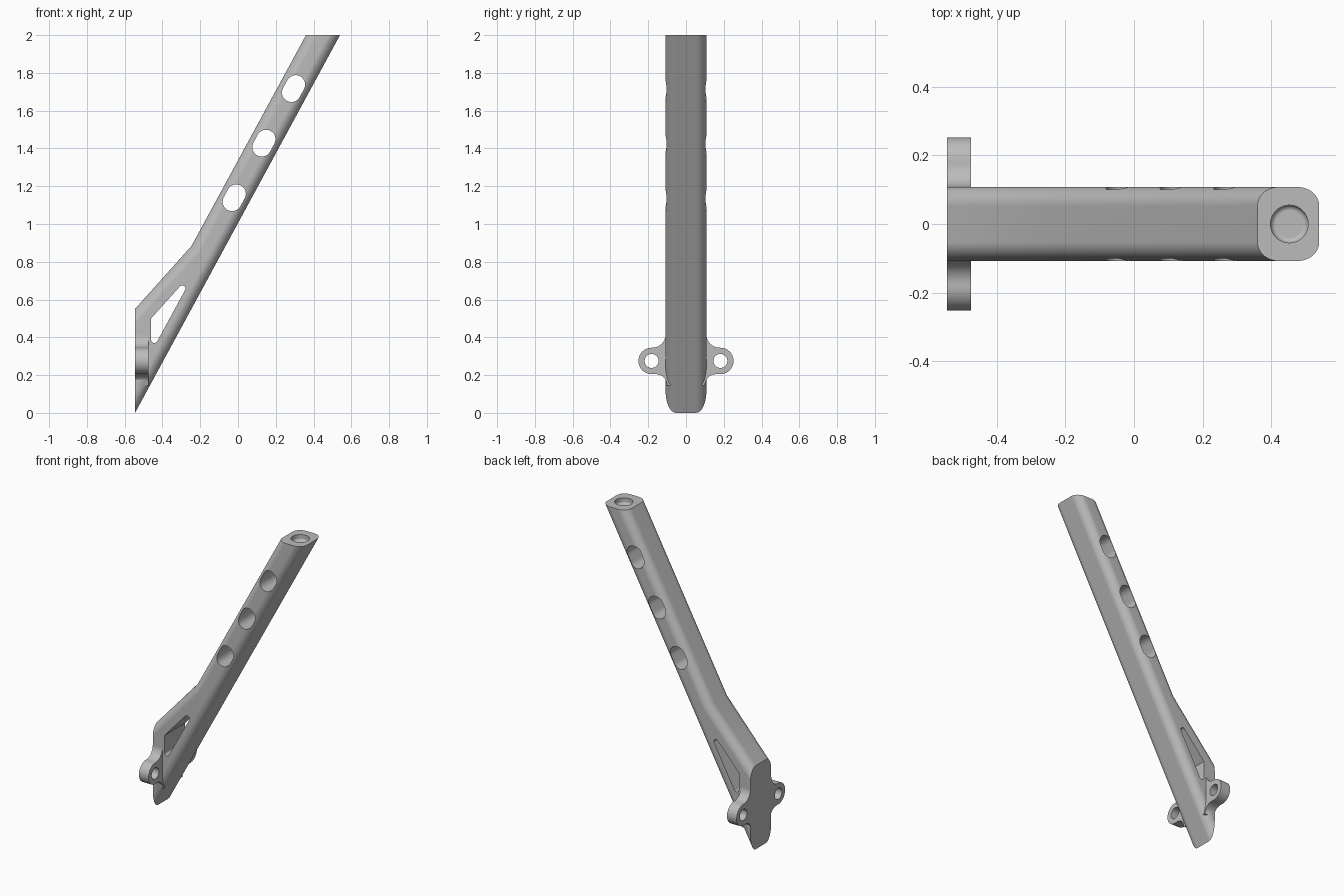
import bpy, bmesh, math
from mathutils import Vector

cube = bpy.data.objects.get("Cube")
if cube:
    bpy.data.objects.remove(cube, do_unlink=True)

metal = bpy.data.materials.new("plain_grey")
metal.use_nodes = True
grey = (0.5, 0.5, 0.5, 1)
metal.diffuse_color = grey
metal.node_tree.nodes["Principled BSDF"].inputs["Base Color"].default_value = grey

HALF = 0.108           # half width of the strut
BACK = -0.545          # plane of the mounting face
SLOPE = 1.843          # rise of the strut
RISE = math.atan(SLOPE)
BRACE = 1.115          # rise of the thick foot's upper side


def arc(cx, cy, r, a0, a1, n=10):
    return [(cx + r * math.cos(math.radians(a0 + (a1 - a0) * i / n)),
             cy + r * math.sin(math.radians(a0 + (a1 - a0) * i / n))) for i in range(n + 1)]


def prism(name, points, start, end, axis):
    """Extrude a closed outline along x, y or z."""
    place = {"x": lambda p, t: (t, p[0], p[1]),
             "y": lambda p, t: (p[0], t, p[1]),
             "z": lambda p, t: (p[0], p[1], t)}[axis]
    bm = bmesh.new()
    rings = [[bm.verts.new(place(p, t)) for p in points] for t in (start, end)]
    for ring in rings:
        bm.faces.new(ring)
    for i in range(len(points)):
        j = (i + 1) % len(points)
        bm.faces.new((rings[0][i], rings[0][j], rings[1][j], rings[1][i]))
    return finish(name, bm)


def finish(name, bm):
    bmesh.ops.recalc_face_normals(bm, faces=bm.faces)
    mesh = bpy.data.meshes.new(name)
    bm.to_mesh(mesh)
    bm.free()
    mesh.materials.append(metal)
    obj = bpy.data.objects.new(name, mesh)
    bpy.context.collection.objects.link(obj)
    return obj


def combine(target, other, operation):
    """Apply a boolean and discard the helper."""
    mod = target.modifiers.new("cut", "BOOLEAN")
    mod.operation, mod.object, mod.solver = operation, other, "EXACT"
    bpy.ops.object.select_all(action="DESELECT")
    bpy.context.view_layer.objects.active = target
    target.select_set(True)
    bpy.ops.object.modifier_apply(modifier=mod.name)
    bpy.data.objects.remove(other, do_unlink=True)


def rounded(corners, radii, n=8):
    """Round the corners of an outline; a radius of 0 stays sharp."""
    out = []
    for i, (c, r) in enumerate(zip(corners, radii)):
        c = Vector(c)
        if r == 0:
            out.append(tuple(c))
            continue
        u = (Vector(corners[i - 1]) - c).normalized()
        v = (Vector(corners[(i + 1) % len(corners)]) - c).normalized()
        half = u.angle(v) / 2
        centre = c + (u + v).normalized() * r / math.sin(half)
        a = c + u * r / math.tan(half) - centre
        b = c + v * r / math.tan(half) - centre
        for k in range(n + 1):
            t = k / n
            sweep = a.angle(b)
            p = (a * math.sin((1 - t) * sweep) + b * math.sin(t * sweep)) / math.sin(sweep)
            out.append(tuple(centre + p))
    return out


# Strut: overlong profile, long edges rounded, then trimmed flat at back and top
over = 0.255
profile = [(BACK - over, -over * SLOPE), (BACK - over, 0.55 - over * BRACE),
           (-0.246, 0.884), (0.36 + 0.2 / SLOPE, 2.2), (0.54 + 0.2 / SLOPE, 2.2)]
strut = prism("strut", profile, -HALF, HALF, "y")
bm = bmesh.new()
bm.from_mesh(strut.data)
long_edges = []
for e in bm.edges:
    a, b = (v.co for v in e.verts)
    if abs(a.y - b.y) < 0.01 and abs(a.x - b.x) > 0.01 and abs(a.z - b.z) > 0.01:
        long_edges.append(e)
bmesh.ops.bevel(bm, geom=long_edges, offset=0.055, segments=8, profile=0.5,
                affect="EDGES", clamp_overlap=False)
for co, no in (((BACK, 0, 0), (-1, 0, 0)), ((0, 0, 2), (0, 0, 1))):
    cut = bmesh.ops.bisect_plane(bm, geom=bm.verts[:] + bm.edges[:] + bm.faces[:],
                                 plane_co=co, plane_no=no, clear_outer=True)
    rim = [g for g in cut["geom_cut"] if isinstance(g, bmesh.types.BMEdge)]
    bmesh.ops.holes_fill(bm, edges=rim, sides=0)
bmesh.ops.recalc_face_normals(bm, faces=bm.faces)
bm.to_mesh(strut.data)
bm.free()

# Mounting ears with fillets into the strut
for side in (-1, 1):
    outline = [(0.03, 0.415)] + arc(0.178, 0.415, 0.07, 180, 270)
    outline += arc(0.182, 0.275, 0.07, 90, -90, 20)
    outline += arc(0.16, 0.145, 0.06, 90, 180) + [(0.03, 0.145)]
    ear = prism("ear", [(side * y, z) for y, z in outline], BACK, -0.475, "x")
    combine(strut, ear, "UNION")
    bolt = prism("bolt_hole", arc(side * 0.182, 0.275, 0.037, 0, 348.75, 31), -0.7, -0.4, "x")
    combine(strut, bolt, "DIFFERENCE")

# Triangular window in the foot
window = rounded([(-0.46, 0.50), (-0.211, 0.777), (-0.46, 0.32)], [0, 0.017, 0.017])
combine(strut, prism("window", window, -0.3, 0.3, "y"), "DIFFERENCE")

# Three slots along the strut
turn = math.degrees(RISE)
for i in range(3):
    cx, cz = -0.02 + 0.157 * i, 1.139 + 0.289 * i
    dx, dz = 0.024 * math.cos(RISE), 0.024 * math.sin(RISE)
    slot = arc(cx + dx, cz + dz, 0.05, turn - 90, turn + 90, 14)
    slot += arc(cx - dx, cz - dz, 0.05, turn + 90, turn + 270, 14)
    combine(strut, prism("slot", slot, -0.3, 0.3, "y"), "DIFFERENCE")

# Shallow round socket with a softened floor in the top face
bm = bmesh.new()
rings = []
for r, z in [(0.055, 2.1)] + [(0.039 + x, 1.976 + y) for x, y in arc(0, 0, 0.016, 0, -90, 5)]:
    rings.append([bm.verts.new((0.453 + x, y, z)) for x, y in arc(0, 0, r, 0, 348.75, 31)])
for low, high in zip(rings, rings[1:]):
    for i in range(32):
        j = (i + 1) % 32
        bm.faces.new((low[i], low[j], high[j], high[i]))
bm.faces.new(rings[0])
bm.faces.new(rings[-1])
combine(strut, finish("socket", bm), "DIFFERENCE")

# Smooth curved areas, keep crisp rims
strut.select_set(True)
bpy.context.view_layer.objects.active = strut
bpy.ops.object.shade_smooth_by_angle(angle=math.radians(30))
weighted = strut.modifiers.new("even_shading", "WEIGHTED_NORMAL")
weighted.keep_sharp = True
